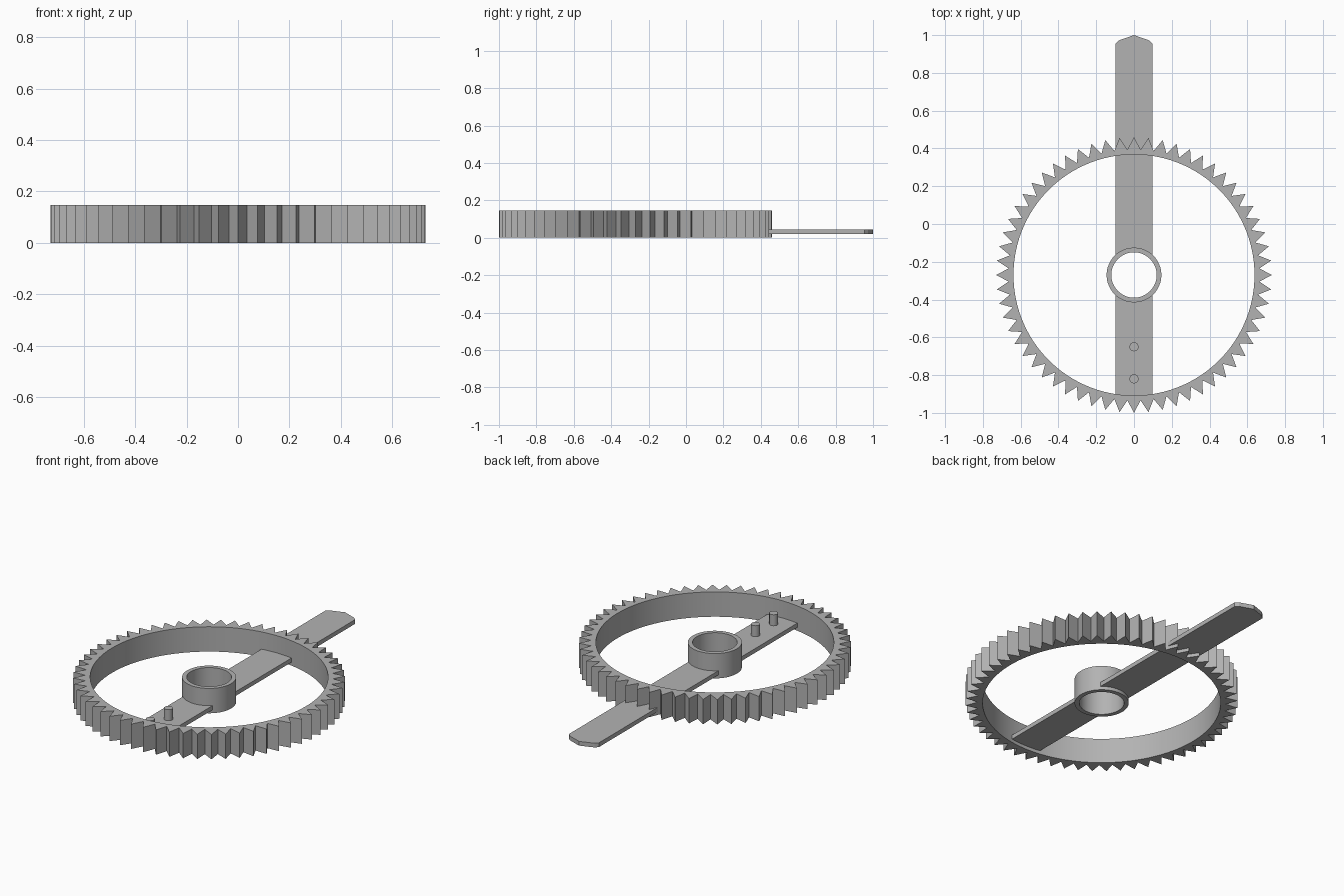
import bpy
import bmesh
from math import sin, cos, pi, asin

cube = bpy.data.objects.get("Cube")
if cube:
    bpy.data.objects.remove(cube, do_unlink=True)

CENTER_Y = -0.27      # gear axis
HEIGHT = 0.147        # gear and hub height
BAR_Z = (0.02, 0.045)
HALF_W = 0.098        # half width of the bar
TEETH = 60

grey = bpy.data.materials.new("plain grey")
grey.use_nodes = True
colour = (0.45, 0.45, 0.45, 1)
grey.diffuse_color = colour
grey.node_tree.nodes["Principled BSDF"].inputs["Base Color"].default_value = colour


def finish(name, bm):
    """Turn a bmesh into a shaded object."""
    bmesh.ops.recalc_face_normals(bm, faces=bm.faces)
    mesh = bpy.data.meshes.new(name)
    bm.to_mesh(mesh)
    bm.free()
    mesh.materials.append(grey)
    ob = bpy.data.objects.new(name, mesh)
    bpy.context.collection.objects.link(ob)
    bpy.ops.object.select_all(action='DESELECT')
    ob.select_set(True)
    bpy.context.view_layer.objects.active = ob
    bpy.ops.object.shade_smooth_by_angle(angle=pi / 9)
    return ob


def ring(name, outer_radii, inner, count):
    """Upright ring; the outer radii repeat around the rim."""
    bm = bmesh.new()
    loops = []
    for i in range(count):
        a = 2 * pi * i / count
        outer = outer_radii[i % len(outer_radii)]
        corners = [(outer, 0), (outer, HEIGHT), (inner, HEIGHT), (inner, 0)]
        loops.append([bm.verts.new((r * cos(a), CENTER_Y + r * sin(a), z))
                      for r, z in corners])
    for i in range(count):
        p, q = loops[i], loops[(i + 1) % count]
        for k in range(4):
            n = (k + 1) % 4
            bm.faces.new((p[k], q[k], q[n], p[n]))
    return finish(name, bm)


def plate(name, outline, z0, z1):
    """Flat outline extruded upwards."""
    bm = bmesh.new()
    face = bm.faces.new([bm.verts.new((x, y, z0)) for x, y in outline])
    top = bmesh.ops.extrude_face_region(bm, geom=[face])
    verts = [v for v in top["geom"] if isinstance(v, bmesh.types.BMVert)]
    bmesh.ops.translate(bm, verts=verts, vec=(0, 0, z1 - z0))
    return finish(name, bm)


def hub_arc(side):
    """Bar end that follows the hub wall, running from -x to +x."""
    r, steps = 0.132, 12
    limit = asin(HALF_W / r)
    angles = [limit * (2 * i / steps - 1) for i in range(steps + 1)]
    return [(r * sin(a), CENTER_Y + side * r * cos(a)) for a in angles]


# Toothed rim and hub
ring("gear_rim", (0.73, 0.665), 0.638, TEETH * 2)
ring("hub", (0.145,), 0.12, 64)

# Bar: long pointed rear arm, short front arm
half_tip = [(HALF_W, 0.955), (0.08, 0.972)]
tip = half_tip + [(0, 1.0)] + [(-x, y) for x, y in reversed(half_tip)]
plate("rear_arm", hub_arc(1) + tip, *BAR_Z)
front_end = CENTER_Y - 0.65
plate("front_arm", hub_arc(-1) + [(HALF_W, front_end), (-HALF_W, front_end)], *BAR_Z)

# Two pins on the front arm
for name, y in (("inner_pin", -0.65), ("outer_pin", -0.82)):
    circle = [(0.024 * cos(2 * pi * i / 24), y + 0.024 * sin(2 * pi * i / 24))
              for i in range(24)]
    plate(name, circle, 0.03, 0.11)
